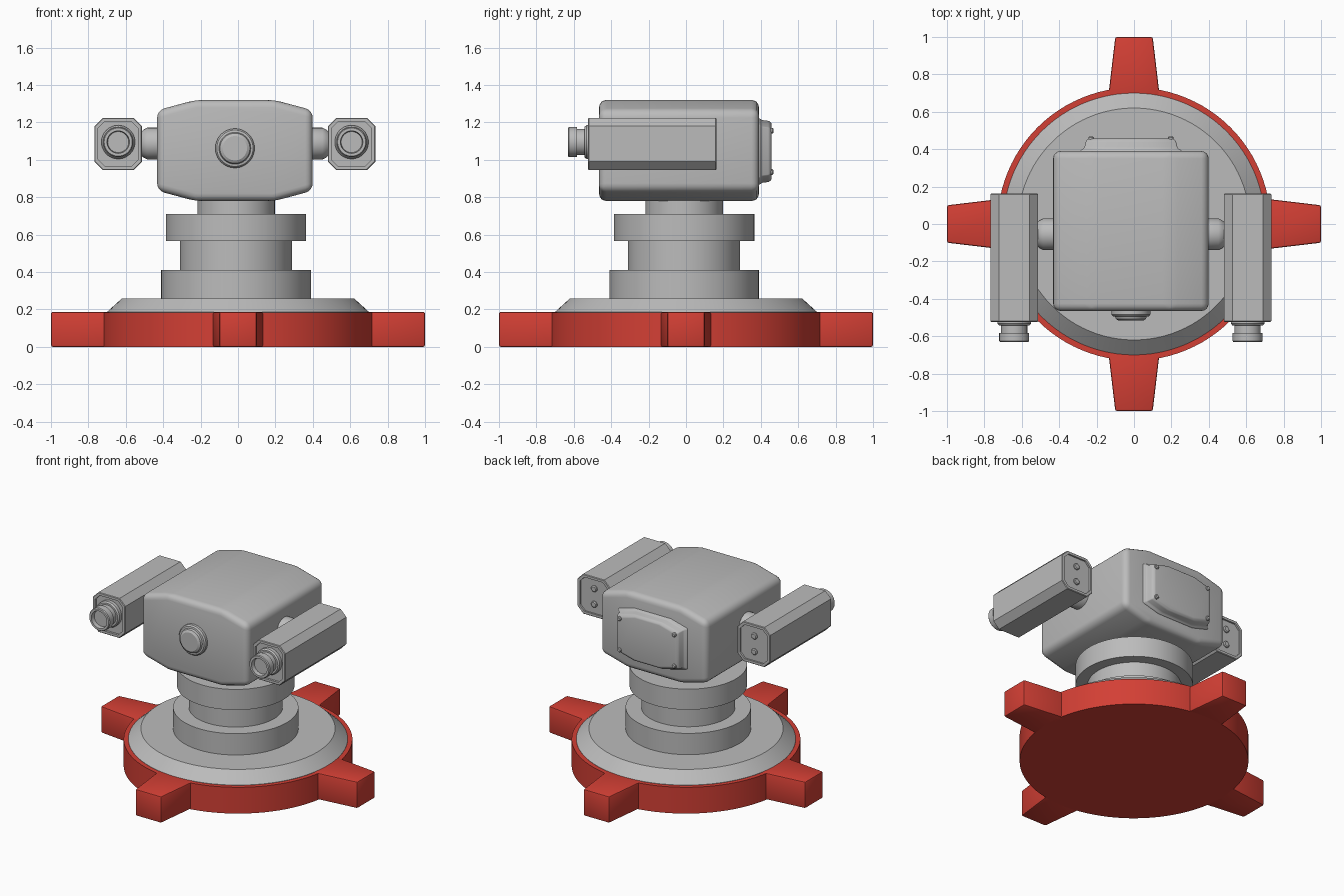
import bpy, bmesh, math
from mathutils import Vector

if "Cube" in bpy.data.objects:
    bpy.data.objects.remove(bpy.data.objects["Cube"])


def material(name, rgb):
    m = bpy.data.materials.new(name)
    m.diffuse_color = (*rgb, 1)
    m.use_nodes = True
    m.node_tree.nodes["Principled BSDF"].inputs["Base Color"].default_value = m.diffuse_color
    return m


GREY = material("light grey", (0.50, 0.50, 0.50))
RED = material("red", (0.65, 0.05, 0.035))
CX = -0.0165   # mirror plane of the turret
CY = -0.01


def loft(name, rings, mat, bevel=0.0, segs=3, limit=30, smooth=30):
    """Skin a list of closed rings, cap both ends, optionally round the edges."""
    bm = bmesh.new()
    vs = [[bm.verts.new(p) for p in r] for r in rings]
    n = len(vs[0])
    for a, b in zip(vs, vs[1:]):
        for i in range(n):
            j = (i + 1) % n
            bm.faces.new((a[i], a[j], b[j], b[i]))
    bm.faces.new(vs[0][::-1])
    bm.faces.new(vs[-1])
    bmesh.ops.recalc_face_normals(bm, faces=bm.faces[:])
    if bevel:
        es = [e for e in bm.edges if e.calc_face_angle(0) > math.radians(limit)]
        bmesh.ops.bevel(bm, geom=es, offset=bevel, segments=segs, profile=0.5,
                        affect='EDGES', clamp_overlap=True)
    me = bpy.data.meshes.new(name)
    bm.to_mesh(me)
    bm.free()
    ob = bpy.data.objects.new(name, me)
    bpy.context.collection.objects.link(ob)
    me.materials.append(mat)
    bpy.ops.object.select_all(action='DESELECT')
    ob.select_set(True)
    bpy.context.view_layer.objects.active = ob
    bpy.ops.object.shade_smooth_by_angle(angle=math.radians(smooth))
    return ob


def lathe(name, axis, centre, profile, mat, n=64):
    """Turn (radius, position) pairs about a line parallel to an axis."""
    k = "xyz".index(axis)
    u, v = [i for i in range(3) if i != k]
    rings = []
    for r, t in profile:
        ring = []
        for i in range(n):
            a = 2 * math.pi * i / n
            p = Vector(centre)
            p[k] = t
            p[u] += r * math.cos(a)
            p[v] += r * math.sin(a)
            ring.append(p)
        rings.append(ring)
    return loft(name, rings, mat)


def octagon(cx, cz, hx, hz, dx, dz, y):
    """Cut-corner rectangle in the xz plane."""
    pts = [(hx, hz - dz), (hx - dx, hz), (dx - hx, hz), (-hx, hz - dz),
           (-hx, dz - hz), (dx - hx, -hz), (hx - dx, -hz), (hx, dz - hz)]
    return [(cx + x, y, cz + z) for x, z in pts]


# Red base and its four tapered feet
lathe("base_disc", "z", (0, 0, 0), [(0.73, 0), (0.73, 0.185)], RED, 96)
for i in range(4):
    c, s = [(1, 0), (0, 1), (-1, 0), (0, -1)][i]
    foot = [(0.62, -0.145), (1.0, -0.10), (1.0, 0.10), (0.62, 0.145)]
    loft("foot_%d" % (i + 1),
         [[(r * c - w * s, r * s + w * c, z) for r, w in foot] for z in (0, 0.187)],
         RED, 0.01, 2)

# Sloped plate and stepped pedestal
lathe("base_plate", "z", (0, 0, 0), [(0.70, 0.17), (0.70, 0.187), (0.62, 0.26)], GREY, 96)
lathe("pedestal", "z", (CX + 0.006, CY, 0),
      [(0.40, 0.25), (0.40, 0.41), (0.30, 0.41), (0.30, 0.565), (0.375, 0.565),
       (0.375, 0.71), (0.207, 0.71), (0.207, 0.82)], GREY, 96)

# Rounded head
loft("head", [octagon(CX, 1.05, 0.416, 0.27, 0.205, 0.055, y) for y in (-0.465, 0.39)],
     GREY, 0.04, 4, 10, 40)

# Front knob
lathe("front_knob", "y", (CX, 0, 1.062),
      [(0.105, -0.45), (0.105, -0.483), (0.097, -0.493), (0.085, -0.495),
       (0.08, -0.508), (0.065, -0.517)], GREY, 48)

# Rear cover with flared rim and corner screws
loft("rear_cover",
     [octagon(CX, 1.045, hx, hz, 0.13, 0.035, y) for hx, hz, y in
      ((0.27, 0.178, 0.37), (0.27, 0.178, 0.395), (0.25, 0.168, 0.405),
       (0.24, 0.163, 0.445), (0.225, 0.15, 0.458))], GREY, 0.006, 2, 20, 35)
for sx in (-1, 1):
    for z in (0.935, 1.155):
        lathe("cover_screw", "y", (CX + sx * 0.213, 0, z),
              [(0.015, 0.44), (0.015, 0.463), (0.010, 0.468)], GREY, 16)

# Side axles and guns, mirrored about the head
for side, s in (("left", -1), ("right", 1)):
    gx = CX + s * 0.624
    lathe(side + "_axle", "x", (0, -0.055, 1.087),
          [(0.085, CX + s * 0.39), (0.085, CX + s * 0.468),
           (0.075, CX + s * 0.488), (0.06, CX + s * 0.505), (0.06, CX + s * 0.52)],
          GREY, 48)
    # Body: cut-corner box with a shallow recess at both ends
    loft(side + "_gun_body",
         [octagon(gx, 1.085, 0.127 - k, 0.14 - k, d, d, y) for k, d, y in
          ((0.02, 0.036, -0.508), (0.02, 0.036, -0.523), (0.004, 0.043, -0.523),
           (0, 0.045, -0.519), (0, 0.045, 0.158), (0.004, 0.043, 0.162),
           (0.02, 0.036, 0.162), (0.02, 0.036, 0.150))], GREY)
    # Barrel with hollow muzzle
    lathe(side + "_barrel", "y", (gx, 0, 1.095),
          [(0.09, -0.50), (0.09, -0.532), (0.082, -0.542), (0.07, -0.542),
           (0.07, -0.582), (0.08, -0.582), (0.08, -0.626), (0.075, -0.632),
           (0.06, -0.632), (0.056, -0.605)], GREY, 48)
    for z in (1.03, 1.14):
        lathe(side + "_gun_screw", "y", (gx, 0, z),
              [(0.022, 0.14), (0.022, 0.157), (0.016, 0.162)], GREY, 20)
